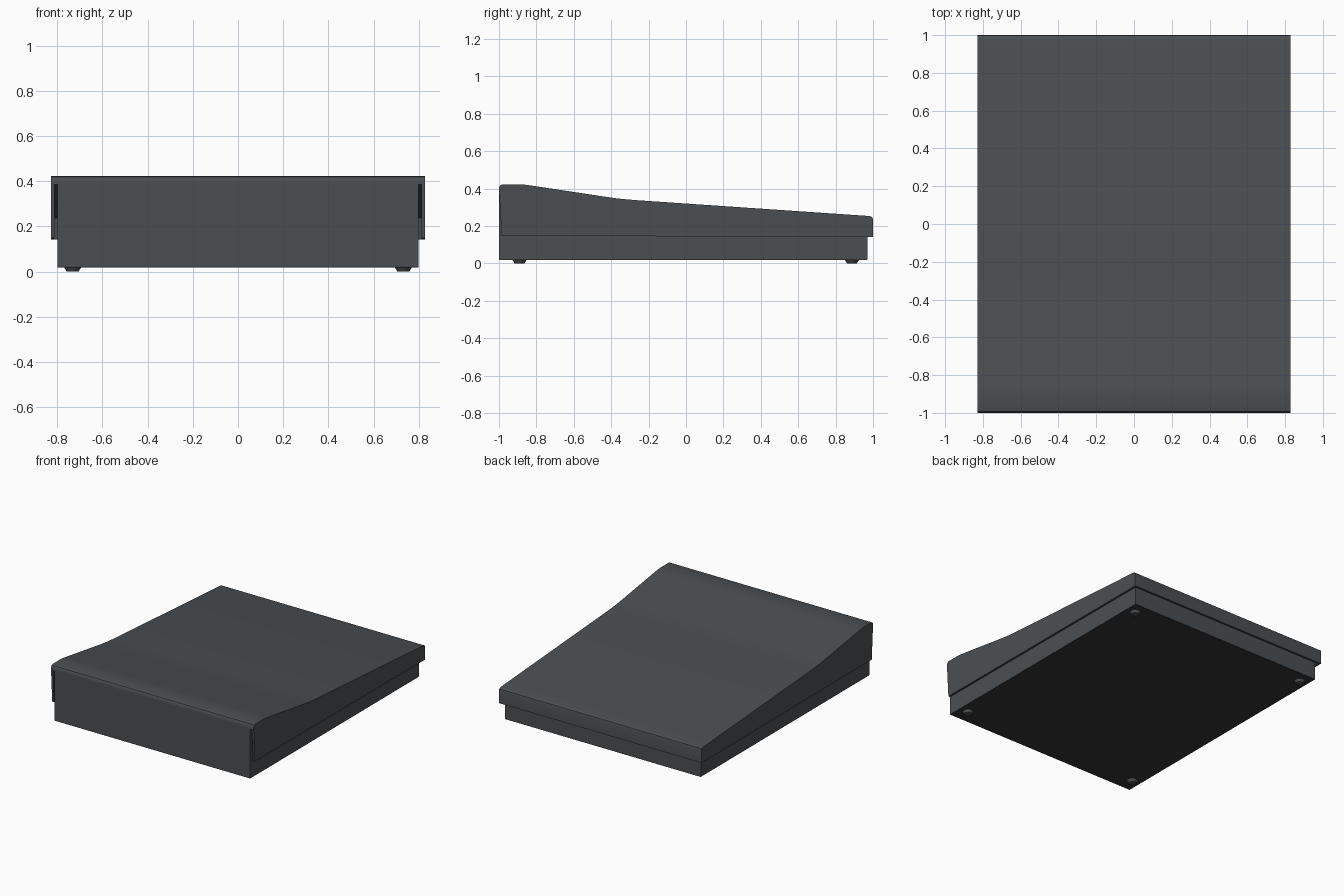
import bpy, bmesh, math

if "Cube" in bpy.data.objects:
    bpy.data.objects.remove(bpy.data.objects["Cube"])


def material(name, rgb):
    m = bpy.data.materials.new(name)
    m.diffuse_color = (*rgb, 1)
    m.use_nodes = True
    m.node_tree.nodes["Principled BSDF"].inputs["Base Color"].default_value = m.diffuse_color
    return m


GREY = material("slate grey", (0.070, 0.078, 0.084))
DARK = material("dark grey", (0.035, 0.036, 0.037))


def finish(bm, name, mat):
    """Turn a bmesh into a named, smooth-by-angle object."""
    bmesh.ops.recalc_face_normals(bm, faces=bm.faces)
    me = bpy.data.meshes.new(name)
    bm.to_mesh(me)
    bm.free()
    me.materials.append(mat)
    ob = bpy.data.objects.new(name, me)
    bpy.context.collection.objects.link(ob)
    bpy.ops.object.select_all(action='DESELECT')
    ob.select_set(True)
    bpy.context.view_layer.objects.active = ob
    bpy.ops.object.shade_smooth_by_angle(angle=math.radians(30))
    return ob


def extrude_profile(name, profile, x0, x1, mat):
    """Sweep a closed (y, z) outline from x0 to x1."""
    bm = bmesh.new()
    face = bm.faces.new([bm.verts.new((x0, y, z)) for y, z in profile])
    out = bmesh.ops.extrude_face_region(bm, geom=[face])["geom"]
    moved = [v for v in out if isinstance(v, bmesh.types.BMVert)]
    bmesh.ops.translate(bm, verts=moved, vec=(x1 - x0, 0, 0))
    return finish(bm, name, mat)


# Sloping outline of the cover, front to back
TOP = [(-1.0, 0.395), (-0.998, 0.41), (-0.992, 0.419), (-0.98, 0.423),
       (-0.88, 0.423), (-0.86, 0.421), (-0.83, 0.417), (-0.42, 0.355),
       (-0.37, 0.348), (-0.32, 0.343), (-0.26, 0.338), (0.975, 0.254),
       (0.99, 0.251), (0.997, 0.246), (1.0, 0.237)]
RIM, WALL, HALF = 0.142, 0.015, 0.828

# Cover: thin top sheet that folds down at the back
under = [(y, z - WALL) for y, z in TOP[3:-3]]
sheet = TOP + [(1.0, RIM), (0.985, RIM), (0.985, 0.237)] + under[::-1] + [(-1.0, 0.385)]
extrude_profile("cover_top", sheet, -HALF + WALL, HALF - WALL, GREY)

# Cover sides, with a slightly raked front edge
side = TOP + [(1.0, RIM), (-0.985, RIM + 0.006)]
for s, label in ((-1, "left"), (1, "right")):
    extrude_profile("cover_side_" + label, side, s * (HALF - WALL), s * HALF, GREY)

# Body fills the cover and shows as the front panel and lower base
body = [(-1.0, 0.022), (-1.0, 0.392), (-0.98, 0.405), (-0.88, 0.405),
        (-0.42, 0.337), (-0.26, 0.32), (0.97, 0.236), (0.97, 0.022)]
extrude_profile("body", body, -0.8, 0.8, GREY)

# Dark plate under the body
extrude_profile("bottom_plate", [(-0.998, 0.019), (-0.998, 0.0225), (0.968, 0.0225), (0.968, 0.019)],
                -0.798, 0.798, DARK)

# Four small tapered feet
for x in (-0.732, 0.732):
    for y in (-0.89, 0.887):
        bm = bmesh.new()
        bmesh.ops.create_cone(bm, cap_ends=True, segments=24, radius1=0.026,
                              radius2=0.039, depth=0.021)
        bmesh.ops.translate(bm, verts=bm.verts, vec=(x, y, 0.0105))
        finish(bm, "foot", GREY)
